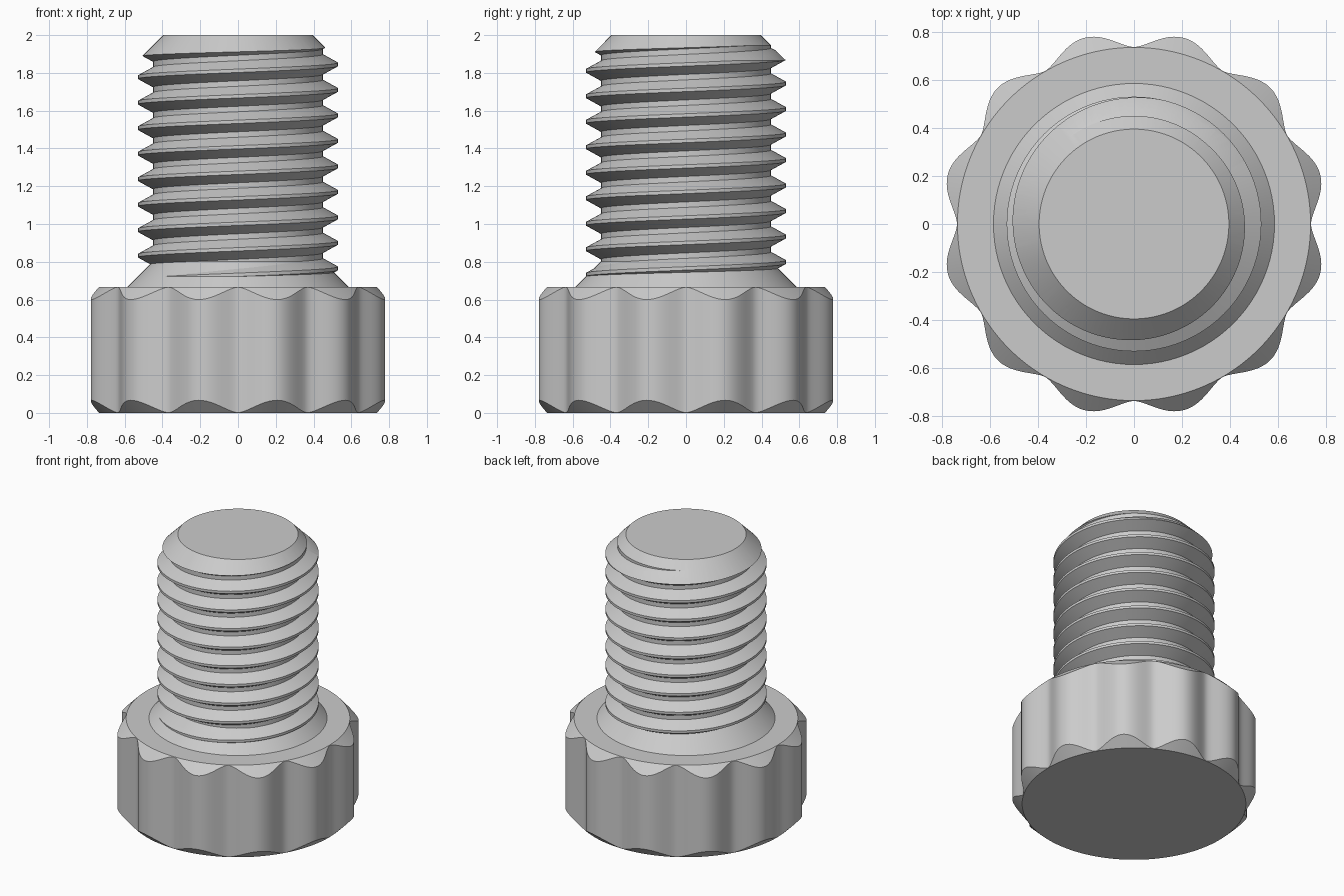
import bpy
import bmesh
from math import cos, sin, pi, radians

default = bpy.data.objects.get("Cube")
if default:
    bpy.data.objects.remove(default, do_unlink=True)

SEGS = 96
steel = bpy.data.materials.new("plain grey steel")
steel.use_nodes = True
GREY = (0.6, 0.6, 0.6, 1)
steel.diffuse_color = GREY
steel.node_tree.nodes["Principled BSDF"].inputs["Base Color"].default_value = GREY


def make_object(name, bm):
    bmesh.ops.recalc_face_normals(bm, faces=bm.faces)
    mesh = bpy.data.meshes.new(name)
    bm.to_mesh(mesh)
    bm.free()
    mesh.materials.append(steel)
    obj = bpy.data.objects.new(name, mesh)
    bpy.context.collection.objects.link(obj)
    return obj


def smooth(obj):
    bpy.ops.object.select_all(action="DESELECT")
    obj.select_set(True)
    bpy.context.view_layer.objects.active = obj
    bpy.ops.object.shade_smooth_by_angle(angle=radians(25))


def lathe(name, rows, segs=SEGS):
    """Closed solid from rows, each a function of angle giving (radius, z)."""
    bm = bmesh.new()
    rings = []
    for row in rows:
        ring = []
        for j in range(segs):
            a = 2 * pi * j / segs
            r, z = row(a)
            ring.append(bm.verts.new((r * cos(a), r * sin(a), z)))
        rings.append(ring)
    for low, high in zip(rings, rings[1:]):
        for j in range(segs):
            n = (j + 1) % segs
            bm.faces.new((low[j], low[n], high[n], high[j]))
    bm.faces.new(rings[0])
    bm.faces.new(rings[-1])
    return make_object(name, bm)


def fixed(r, z):
    return lambda a: (r, z)


# Twelve-lobed head with chamfers running out in the valleys
HEAD_H, RIM, LOBES = 0.667, 0.735, 12


def lobe(a):
    t = (1 - cos(LOBES * a)) / 2
    return RIM + 0.001 + 0.066 * t ** 0.8


head = lathe("lobed_head", [
    fixed(RIM, 0),
    lambda a: (lobe(a), lobe(a) - RIM),
    lambda a: (lobe(a), HEAD_H - (lobe(a) - RIM)),
    fixed(RIM, HEAD_H),
], 240)
smooth(head)

# Conical collar under the shank
collar = lathe("collar", [fixed(0.605, 0.647), fixed(0.45, 0.802)])
smooth(collar)

# Right-handed helical thread, running past both ends of the shank
PITCH, ROOT, CREST = 0.135, 0.45, 0.53
TURNS = 13
START = 1.845 - 10 * PITCH
PROFILE = [(CREST, -0.009), (CREST, 0.009), (ROOT, 0.053), (ROOT, 0.082)]

bm = bmesh.new()
count = TURNS * len(PROFILE)
columns = []
for j in range(SEGS):
    a = 2 * pi * j / SEGS
    column = []
    # The first column carries one extra turn so that the seam can close
    for k in range(count + (len(PROFILE) if j == 0 else 0)):
        r, dz = PROFILE[k % len(PROFILE)]
        z = START + PITCH * (k // len(PROFILE) + j / SEGS) + dz
        column.append(bm.verts.new((r * cos(a), r * sin(a), z)))
    columns.append(column)
columns.append(columns[0][len(PROFILE):])
for left, right in zip(columns, columns[1:]):
    for k in range(count - 1):
        bm.faces.new((left[k], right[k], right[k + 1], left[k + 1]))

# Close both helical ends with a fan to the axis
last = count - 1
steps = len(PROFILE) + 1
ends = [
    ([c[0] for c in columns] + columns[0][1:steps - 1][::-1], START),
    ([c[last] for c in columns] + columns[0][last + 1:last + steps - 1][::-1],
     START + TURNS * PITCH),
]
for loop, z in ends:
    hub = bm.verts.new((0, 0, z))
    for v, w in zip(loop, loop[1:] + loop[:1]):
        bm.faces.new((v, w, hub))
shank = make_object("threaded_shank", bm)

# Trim the thread to length with a chamfered tip
trim = lathe("tip_trim", [fixed(0.6, 0.64), fixed(0.6, 1.795), fixed(0.395, 2)])
trim.hide_render = True
cut = shank.modifiers.new("trim", "BOOLEAN")
cut.operation = "INTERSECT"
cut.solver = "EXACT"
cut.object = trim
bpy.ops.object.select_all(action="DESELECT")
shank.select_set(True)
bpy.context.view_layer.objects.active = shank
bpy.ops.object.modifier_apply(modifier=cut.name)
bpy.data.objects.remove(trim, do_unlink=True)
smooth(shank)
